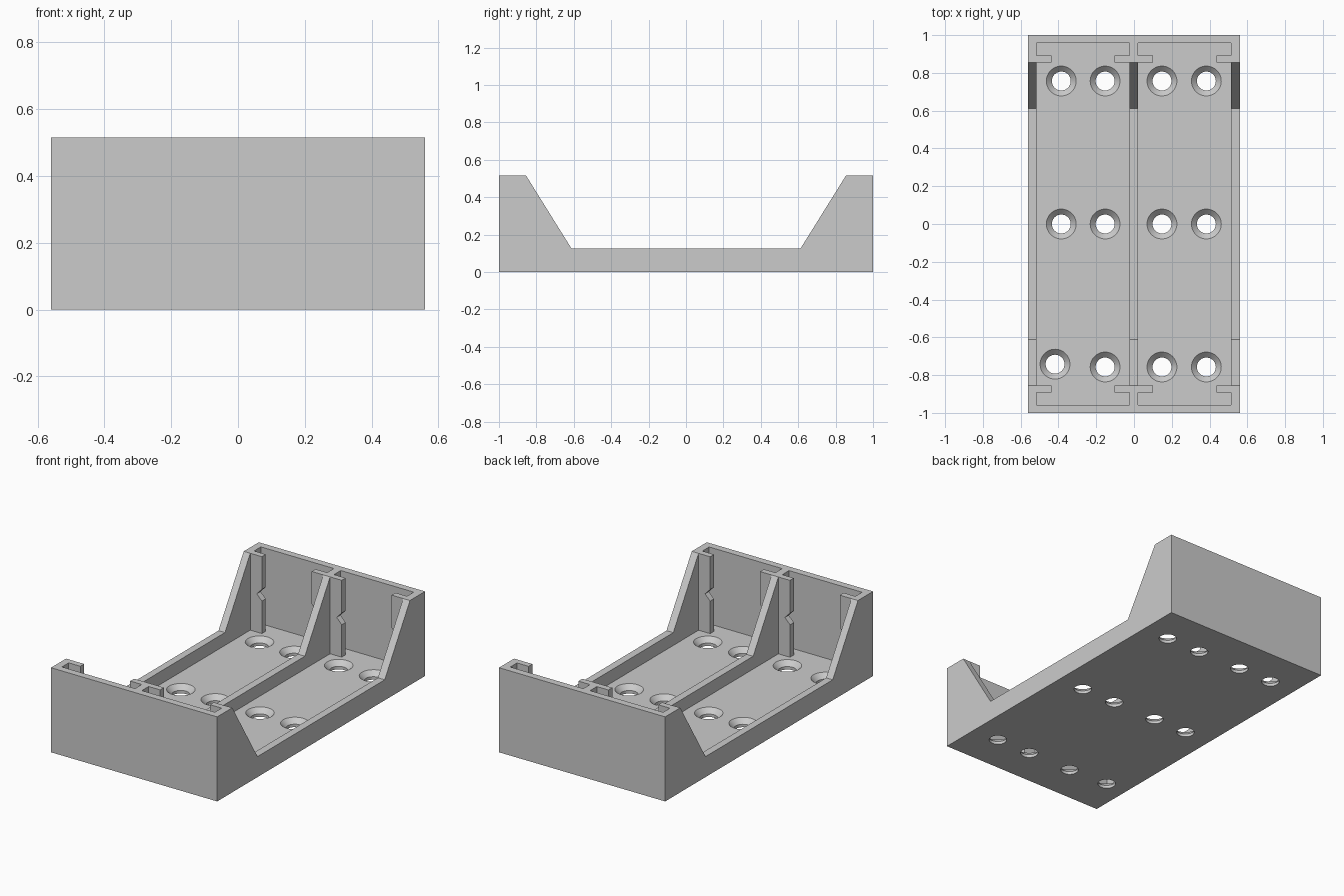
import bpy, bmesh, math
from mathutils import Vector

if "Cube" in bpy.data.objects:
    bpy.data.objects.remove(bpy.data.objects["Cube"])

WIDTH, HEIGHT, FLOOR = 0.56, 0.515, 0.047
LIP_FRONT, LIP_BACK, POCKET_END, LIP = 0.855, 0.892, 0.957, 0.078
BAYS = [(-0.516, -0.024), (0.022, 0.514)]

gray = bpy.data.materials.new("plain gray")
gray.diffuse_color = (0.6, 0.6, 0.6, 1)
gray.use_nodes = True
gray.node_tree.nodes["Principled BSDF"].inputs["Base Color"].default_value = gray.diffuse_color


def prism(bm, points, offset):
    """Extrude a closed outline of 3D points along an offset."""
    face = bm.faces.new([bm.verts.new(p) for p in points])
    geom = bmesh.ops.extrude_face_region(bm, geom=[face])["geom"]
    verts = [g for g in geom if isinstance(g, bmesh.types.BMVert)]
    bmesh.ops.translate(bm, verts=verts, vec=Vector(offset))


def lathe(bm, x, y, profile, sides=48):
    """Closed solid of revolution about a vertical axis."""
    rings = [[bm.verts.new((x + r * math.cos(2 * math.pi * i / sides),
                            y + r * math.sin(2 * math.pi * i / sides), z))
              for i in range(sides)] for r, z in profile]
    for low, high in zip(rings, rings[1:]):
        for i in range(sides):
            j = (i + 1) % sides
            bm.faces.new((low[i], low[j], high[j], high[i]))
    bm.faces.new(rings[0][::-1])
    bm.faces.new(rings[-1])


def finish(bm, name):
    bmesh.ops.recalc_face_normals(bm, faces=bm.faces[:])
    mesh = bpy.data.meshes.new(name)
    bm.to_mesh(mesh)
    bm.free()
    mesh.materials.append(gray)
    obj = bpy.data.objects.new(name, mesh)
    bpy.context.collection.objects.link(obj)
    return obj


# Body: side profile with raised ends, extruded across the width
bm = bmesh.new()
side = [(-1, 0), (1, 0), (1, HEIGHT), (0.855, HEIGHT), (0.612, 0.125),
        (-0.612, 0.125), (-0.855, HEIGHT), (-1, HEIGHT)]
prism(bm, [(-WIDTH, y, z) for y, z in side], (2 * WIDTH, 0, 0))
body = finish(bm, "double_bay_holder")

# Two bays, each with a lipped slot at both ends
bm = bmesh.new()
for a, b in BAYS:
    half = [(b, LIP_FRONT), (b - LIP, LIP_FRONT), (b - LIP, LIP_BACK), (b, LIP_BACK),
            (b, POCKET_END), (a, POCKET_END), (a, LIP_BACK), (a + LIP, LIP_BACK),
            (a + LIP, LIP_FRONT), (a, LIP_FRONT)]
    outline = half + [(x, -y) for x, y in reversed(half)]
    prism(bm, [(x, y, FLOOR) for x, y in outline], (0, 0, 0.6))
bays = finish(bm, "bay_cutter")

# V notches in the lip edges
bm = bmesh.new()
for a, b in BAYS:
    for edge, s in ((a + LIP, -1), (b - LIP, 1)):
        for y in (-0.905, 0.84):
            vee = [(edge + s * 0.034, 0.28), (edge - s * 0.01, 0.326), (edge - s * 0.01, 0.234)]
            prism(bm, [(x, y, z) for x, z in vee], (0, 0.065, 0))
notches = finish(bm, "notch_cutter")

# Countersunk screw holes, one of them slightly offset
bm = bmesh.new()
for x in (-0.385, -0.153, 0.148, 0.383):
    for y in (-0.757, 0, 0.757):
        px, py = (-0.418, -0.742) if x == -0.385 and y < 0 else (x, y)
        lathe(bm, px, py, [(0.05, -0.02), (0.05, 0.018), (0.079, FLOOR), (0.089, FLOOR + 0.01)])
holes = finish(bm, "hole_cutter")

# Cut everything out of the body
bpy.context.view_layer.objects.active = body
body.select_set(True)
for cutter in (bays, notches, holes):
    mod = body.modifiers.new(cutter.name, 'BOOLEAN')
    mod.operation = 'DIFFERENCE'
    mod.solver = 'EXACT'
    mod.object = cutter
    bpy.ops.object.modifier_apply(modifier=mod.name)
for cutter in (bays, notches, holes):
    bpy.data.objects.remove(cutter)
bpy.ops.object.shade_smooth_by_angle(angle=math.radians(30))
